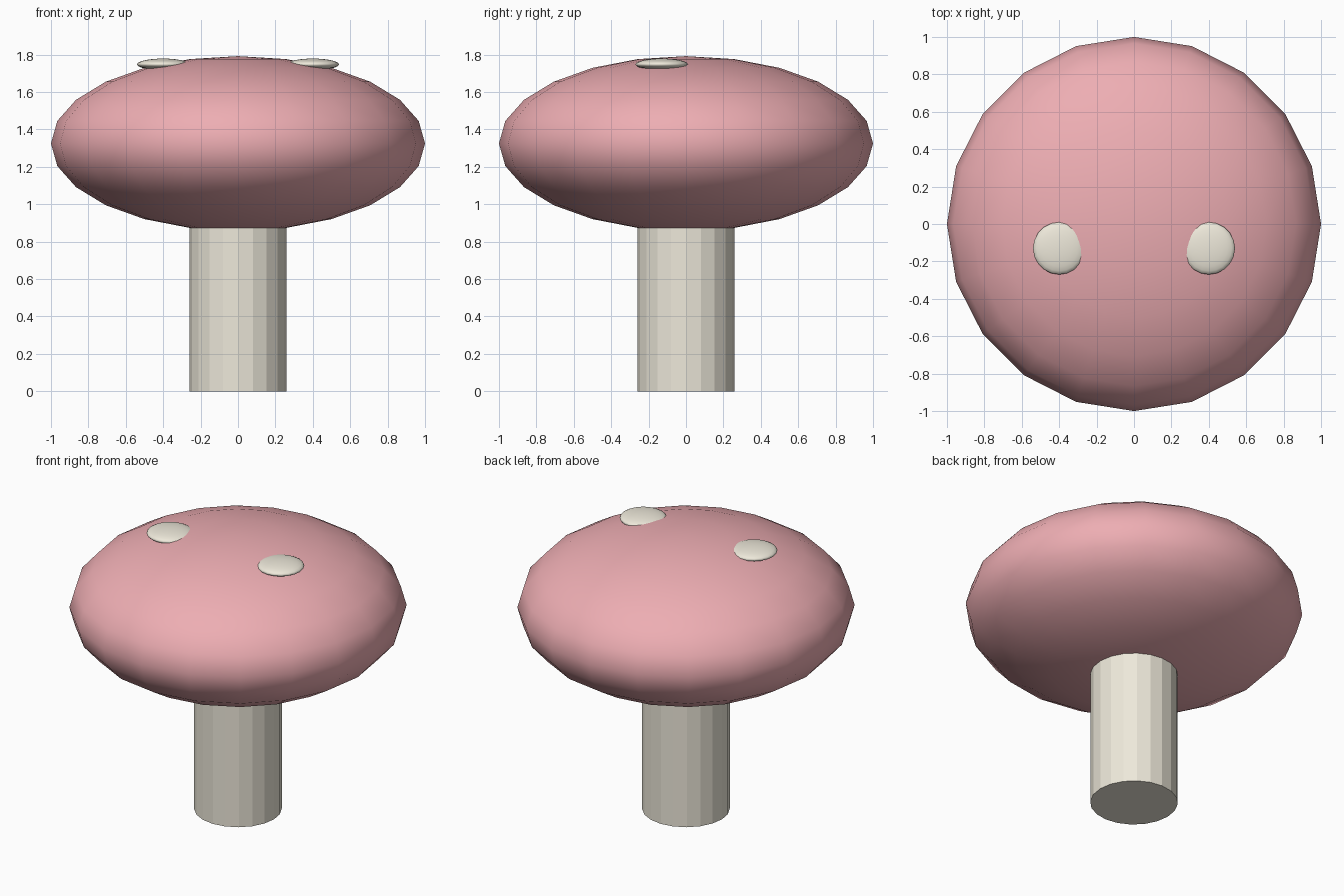
import bpy

if "Cube" in bpy.data.objects:
    bpy.data.objects.remove(bpy.data.objects["Cube"])


def material(name, color):
    mat = bpy.data.materials.new(name)
    mat.diffuse_color = color
    mat.use_nodes = True
    mat.node_tree.nodes["Principled BSDF"].inputs["Base Color"].default_value = mat.diffuse_color
    return mat


pink = material("pink", (0.85, 0.42, 0.45, 1))
cream = material("cream", (0.85, 0.81, 0.70, 1))


def ellipsoid(name, loc, radii, mat, segments=20, rings=12):
    bpy.ops.mesh.primitive_uv_sphere_add(segments=segments, ring_count=rings, radius=1, location=loc)
    ob = bpy.context.object
    ob.name = name
    ob.scale = radii
    bpy.ops.object.transform_apply(location=False, rotation=False, scale=True)
    bpy.ops.object.shade_smooth()
    ob.data.materials.append(mat)
    return ob


# Faceted stem, its top hidden inside the cap
bpy.ops.mesh.primitive_cylinder_add(vertices=20, radius=0.26, depth=1.0, location=(0, 0, 0.5))
stem = bpy.context.object
stem.name = "stem"
stem.data.materials.append(cream)

# Flattened round cap
ellipsoid("cap", (0, 0, 1.325), (1, 1, 0.467), pink)

# Two flat spots sunk into the top of the cap
for side, x in (("left", -0.4), ("right", 0.4)):
    ellipsoid(f"{side}_spot", (x, -0.13, 1.748), (0.14, 0.14, 0.031), cream)
